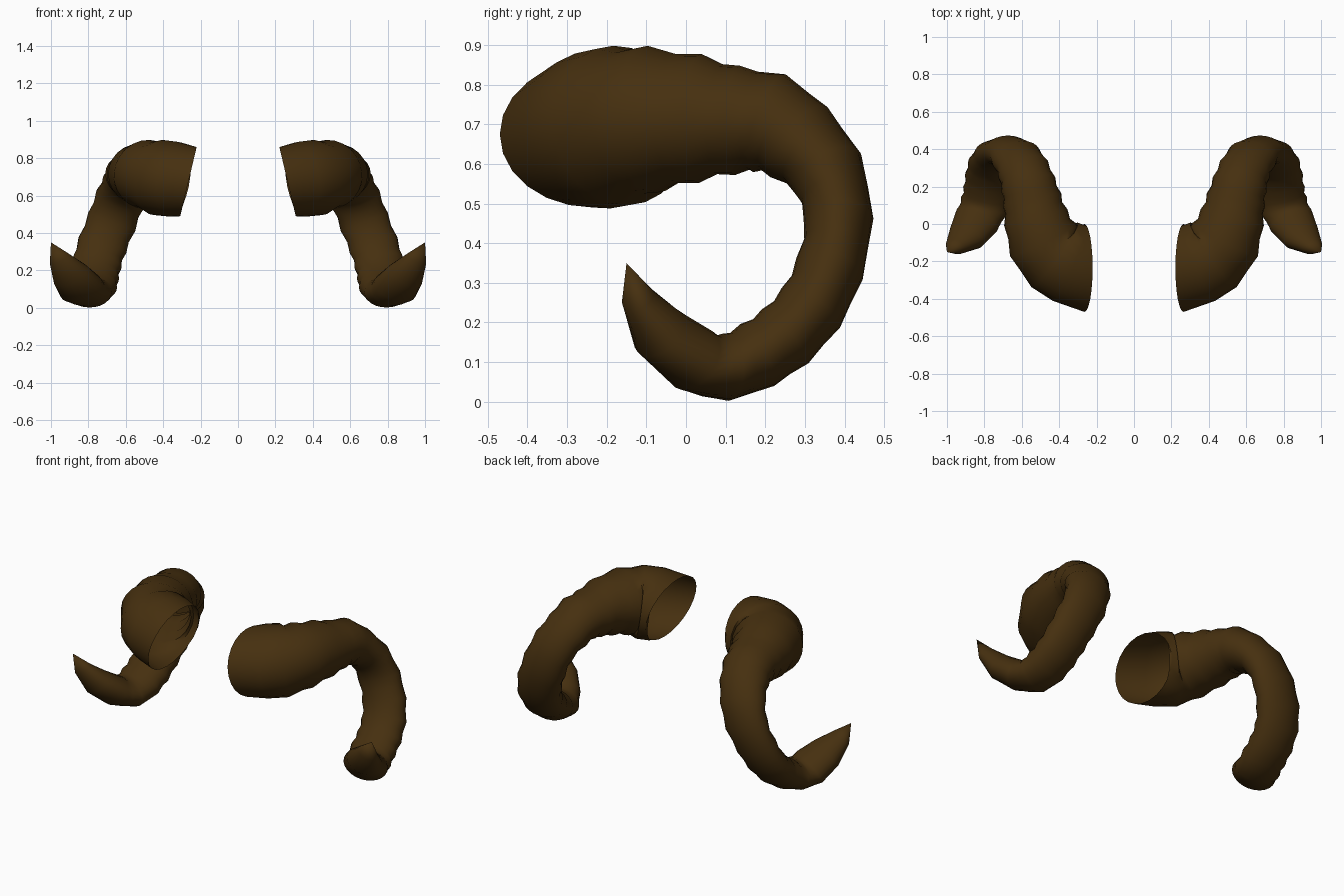
import bpy, bmesh, math
from mathutils import Vector

cube = bpy.data.objects.get("Cube")
if cube:
    bpy.data.objects.remove(cube, do_unlink=True)

SIDES = 24
DIP = 0.93

# Horn ridges from open base to tip: centre x, y, z, half width, half thickness
RIDGES = [
    (.265, -.235, .675, .235, .190),
    (.345, -.21, .688, .220, .202),
    (.425, -.165, .697, .212, .203),
    (.485, -.085, .713, .198, .186),
    (.525, .035, .715, .175, .163),
    (.545, .13, .71, .160, .138),
    (.565, .21, .703, .150, .130),
    (.59, .285, .655, .142, .114),
    (.63, .355, .58, .137, .098),
    (.675, .385, .46, .135, .088),
    (.725, .362, .335, .135, .088),
    (.755, .315, .237, .135, .089),
    (.77, .25, .165, .135, .090),
    (.78, .18, .118, .135, .089),
    (.80, .10, .087, .132, .085),
    (.84, .02, .107, .125, .085),
    (.895, -.068, .176, .103, .074),
    (.955, -.122, .262, .058, .042),
]
TIP = Vector((1, -.15, .35))

horn_brown = bpy.data.materials.new("horn_brown")
horn_brown.use_nodes = True
colour = (.061, .029, .0048, 1)
horn_brown.diffuse_color = colour
bsdf = horn_brown.node_tree.nodes["Principled BSDF"]
bsdf.inputs["Base Color"].default_value = colour
bsdf.inputs["Roughness"].default_value = 0.8


def grooved_sections():
    """Ridges with a slimmer groove section between each neighbouring pair."""
    out = []
    last = len(RIDGES) - 1
    for i, ridge in enumerate(RIDGES):
        out.append(ridge)
        if 2 <= i < last - 2:
            a, b, c, d = (Vector(r) for r in RIDGES[i - 1:i + 3])
            mid = (b + c) * 0.5625 - (a + d) * 0.0625
            out.append((*mid[:3], mid[3] * DIP, mid[4] * DIP))
    return out


def make_horn(name, side):
    sections = grooved_sections()
    centres = [Vector(s[:3]) for s in sections] + [TIP]
    bm = bmesh.new()
    rings = []
    for i, (_, _, _, width, thick) in enumerate(sections):
        if i == 0:
            tangent = Vector((.97, 0, .23)).normalized()
            sideways = Vector((0, -1, 0))
        else:
            tangent = (centres[i + 1] - centres[i - 1]).normalized()
            # the root swings outwards, the curl then keeps its width along x
            sideways = Vector((1, -1, 0)) if i < 8 else Vector((1, 0, 0))
        lateral = (sideways - tangent * sideways.dot(tangent)).normalized()
        normal = lateral.cross(tangent)
        ring = []
        for k in range(SIDES):
            a = math.tau * k / SIDES
            p = centres[i] + lateral * width * math.cos(a) + normal * thick * math.sin(a)
            ring.append(bm.verts.new((p.x * side, p.y, p.z)))
        rings.append(ring)
    tip = bm.verts.new((TIP.x * side, TIP.y, TIP.z))

    # skin between sections, closed at the tip and open at the base
    for k in range(SIDES):
        n = (k + 1) % SIDES
        for lower, upper in zip(rings, rings[1:]):
            bm.faces.new((lower[k], lower[n], upper[n], upper[k]))
        bm.faces.new((rings[-1][k], rings[-1][n], tip))
    # outward is away from the path centre near the tip
    bm.normal_update()
    face = bm.faces[:][-1]
    core = centres[-2].copy()
    core.x *= side
    if face.normal.dot(face.calc_center_median() - core) < 0:
        bmesh.ops.reverse_faces(bm, faces=bm.faces[:])

    mesh = bpy.data.meshes.new(name)
    bm.to_mesh(mesh)
    bm.free()
    mesh.materials.append(horn_brown)
    obj = bpy.data.objects.new(name, mesh)
    bpy.context.collection.objects.link(obj)
    bpy.ops.object.select_all(action='DESELECT')
    obj.select_set(True)
    bpy.context.view_layer.objects.active = obj
    bpy.ops.object.shade_smooth_by_angle(angle=math.radians(60))


make_horn("left_horn", 1)
make_horn("right_horn", -1)
